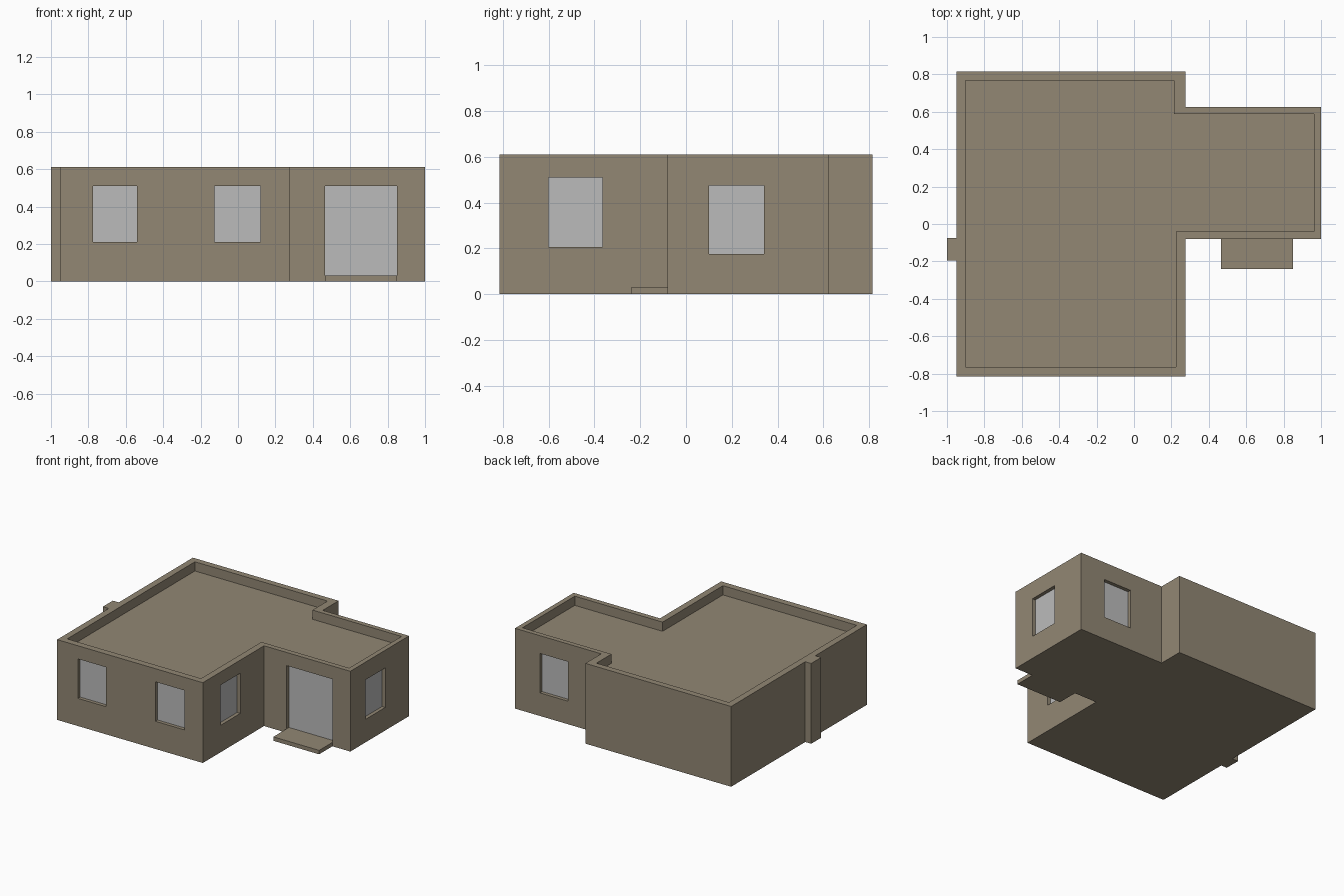
import bpy
import bmesh

cube = bpy.data.objects.get("Cube")
if cube:
    bpy.data.objects.remove(cube, do_unlink=True)


def material(name, color):
    mat = bpy.data.materials.new(name)
    mat.use_nodes = True
    mat.diffuse_color = color
    mat.node_tree.nodes["Principled BSDF"].inputs["Base Color"].default_value = color
    return mat


STONE = material("tan plaster", (0.287, 0.242, 0.174, 1))
GLASS = material("grey glass", (0.5, 0.5, 0.5, 1))
HEIGHT, ROOF, REVEAL = 0.61, 0.54, 0.03


def prism(bm, outline, z0, z1):
    """Extrude a flat outline from z0 up to z1."""
    base = bm.faces.new([bm.verts.new((x, y, z0)) for x, y in outline])
    top = bmesh.ops.extrude_face_region(bm, geom=[base])["geom"]
    verts = [v for v in top if isinstance(v, bmesh.types.BMVert)]
    bmesh.ops.translate(bm, verts=verts, vec=(0, 0, z1 - z0))
    bmesh.ops.recalc_face_normals(bm, faces=bm.faces)


def box(bm, x, y, z):
    prism(bm, [(x[0], y[0]), (x[1], y[0]), (x[1], y[1]), (x[0], y[1])], *z)


def finish(name, bm, mat):
    mesh = bpy.data.meshes.new(name)
    bm.to_mesh(mesh)
    bm.free()
    mesh.materials.append(mat)
    obj = bpy.data.objects.new(name, mesh)
    bpy.context.collection.objects.link(obj)
    return obj


def box_part(name, x, y, z, mat):
    bm = bmesh.new()
    box(bm, x, y, z)
    return finish(name, bm, mat)


# House body: main block with a side wing
outer = [(-0.95, -0.815), (0.275, -0.815), (0.275, -0.08), (1.0, -0.08),
         (1.0, 0.625), (0.275, 0.625), (0.275, 0.815), (-0.95, 0.815)]
inner = [(-0.9, -0.765), (0.225, -0.765), (0.225, -0.04), (0.963, -0.04),
         (0.963, 0.588), (0.215, 0.588), (0.215, 0.768), (-0.9, 0.768)]
body = bmesh.new()
prism(body, outer, 0, HEIGHT)
house = finish("house_walls", body, STONE)

# Openings: name, wall axis, wall position, outward sign, span, height range
openings = [
    ("front_window_right", "y", -0.815, -1, (-0.775, -0.54), (0.21, 0.51)),
    ("front_window_left", "y", -0.815, -1, (-0.125, 0.12), (0.21, 0.51)),
    ("front_door", "y", -0.08, -1, (0.465, 0.85), (0.03, 0.51)),
    ("wing_back_window", "y", 0.625, 1, (0.555, 0.79), (0.175, 0.475)),
    ("main_side_window", "x", 0.275, 1, (-0.6, -0.365), (0.205, 0.51)),
    ("wing_side_window", "x", 1.0, 1, (0.1, 0.34), (0.175, 0.475)),
]

# Cutters for the sunken roof and recessed openings, plus the glass panes
cuts = bmesh.new()
prism(cuts, inner, ROOF, HEIGHT + 0.1)
for name, axis, wall, sign, span, z in openings:
    depth = sorted((wall + sign * 0.05, wall - sign * REVEAL))
    pane = sorted((wall - sign * (REVEAL - 0.003), wall - sign * (REVEAL + 0.003)))
    if axis == "y":
        box(cuts, span, depth, z)
        box_part(name, span, pane, z, GLASS)
    else:
        box(cuts, depth, span, z)
        box_part(name, pane, span, z, GLASS)
cutter = finish("opening_cutter", cuts, STONE)
cutter.hide_render = True

mod = house.modifiers.new("openings", "BOOLEAN")
mod.operation = "DIFFERENCE"
mod.solver = "EXACT"
mod.object = cutter
bpy.context.view_layer.objects.active = house
bpy.ops.object.modifier_apply(modifier=mod.name)
bpy.data.objects.remove(cutter, do_unlink=True)

# Door step and side chimney
box_part("door_step", (0.465, 0.85), (-0.24, -0.075), (0, 0.03), STONE)
box_part("chimney", (-1.0, -0.945), (-0.195, -0.075), (0, HEIGHT), STONE)
